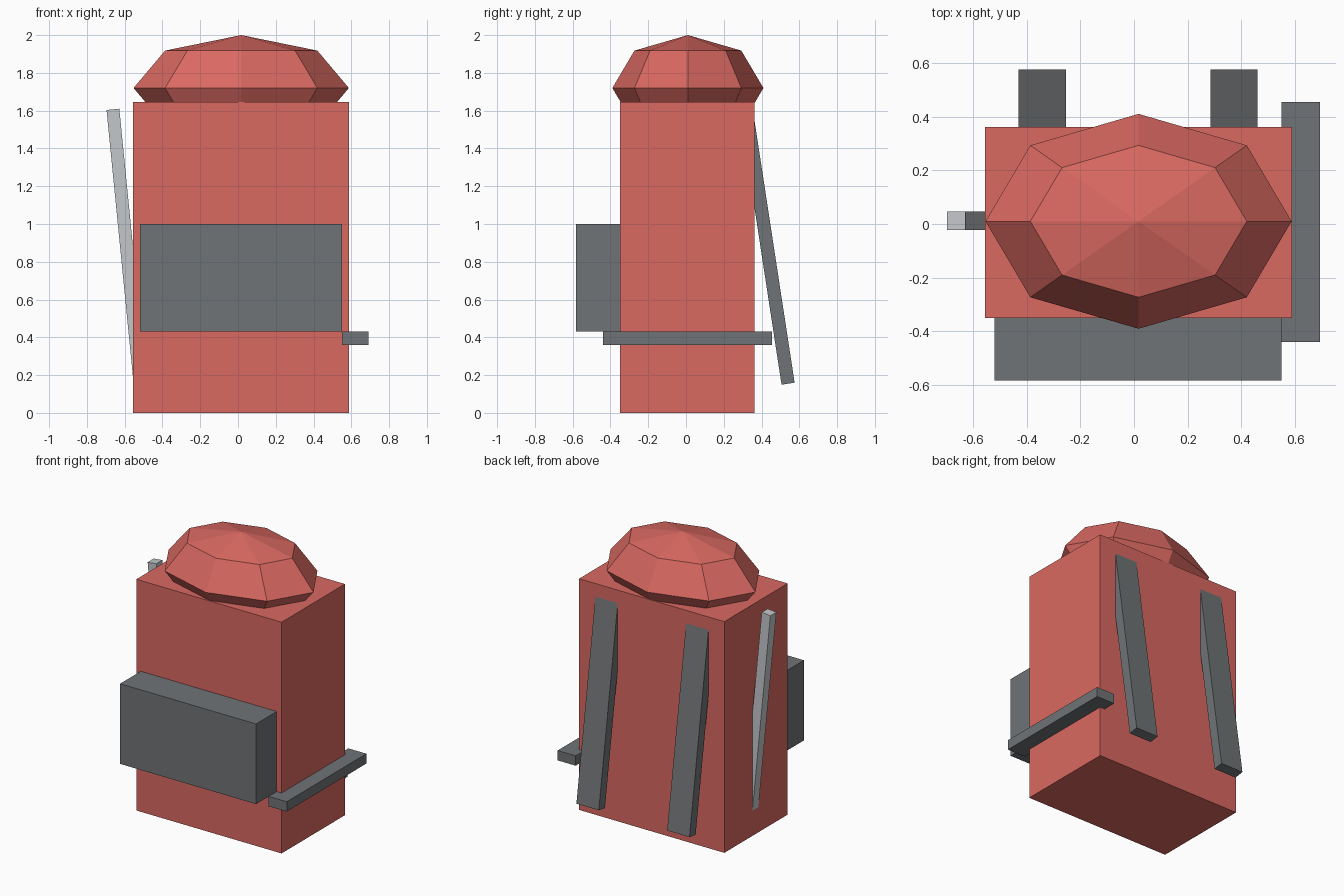
import bpy
from math import atan
from mathutils import Vector

if "Cube" in bpy.data.objects:
    bpy.data.objects.remove(bpy.data.objects["Cube"], do_unlink=True)


def material(name, rgb):
    mat = bpy.data.materials.new(name)
    mat.use_nodes = True
    mat.diffuse_color = (*rgb, 1)
    mat.node_tree.nodes["Principled BSDF"].inputs["Base Color"].default_value = (*rgb, 1)
    return mat


red = material("red_fabric", (0.70, 0.14, 0.12))
grey = material("dark_grey", (0.16, 0.172, 0.18))
silver = material("light_grey", (0.55, 0.57, 0.60))


def finish(name, mat):
    obj = bpy.context.object
    obj.name = name
    obj.data.materials.append(mat)
    return obj


def box(name, low, high, mat):
    """Box between two opposite corners."""
    low, high = Vector(low), Vector(high)
    bpy.ops.mesh.primitive_cube_add(size=1, location=(low + high) / 2)
    obj = finish(name, mat)
    obj.scale = high - low
    return obj


def bar(name, centre, size, rotation, mat):
    """Tilted box."""
    bpy.ops.mesh.primitive_cube_add(size=1, location=centre, rotation=rotation)
    finish(name, mat).scale = size


# Pack body, front pocket and side ledge
box("pack_body", (-0.555, -0.35, 0), (0.588, 0.362, 1.645), red)
box("front_pocket", (-0.52, -0.583, 0.43), (0.55, -0.34, 1.0), grey)
box("side_ledge", (0.55, -0.44, 0.36), (0.692, 0.455, 0.43), grey)

# Faceted domed lid
bpy.ops.mesh.primitive_uv_sphere_add(segments=8, ring_count=4, radius=1,
                                     location=(0.017, 0.01, 1.72))
finish("domed_lid", red).scale = (0.57, 0.4, 0.28)

# Two shoulder straps leaning out from the back
for side, x in (("right", -0.342), ("left", 0.372)):
    bar(side + "_strap", (x, 0.427, 0.896), (0.176, 0.07, 1.5), (atan(0.153), 0, 0), grey)

# Slanted pole on the right side
bar("side_pole", (-0.591, 0.012, 0.888), (0.068, 0.068, 1.445), (0, -atan(0.099), 0), silver)
